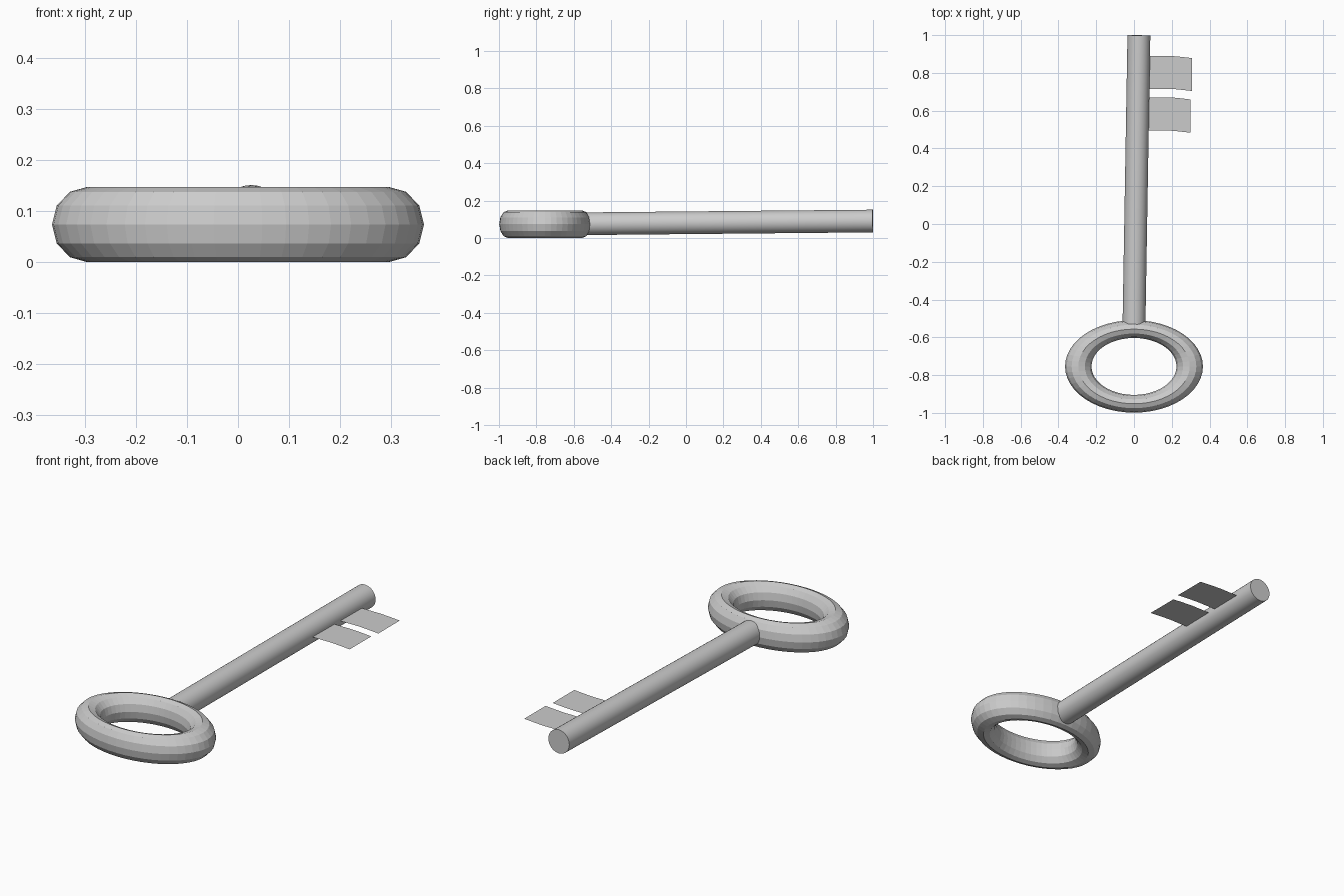
import bpy, bmesh
from mathutils import Vector

if "Cube" in bpy.data.objects:
    bpy.data.objects.remove(bpy.data.objects["Cube"])

# Oval bow ring: a torus squashed along y
bpy.ops.mesh.primitive_torus_add(major_segments=48, minor_segments=12,
                                 major_radius=0.295, minor_radius=0.07,
                                 location=(0, -0.754, 0.074))
ring = bpy.context.object
ring.name = "bow_ring"
ring.scale = (1, 0.67, 0.074 / 0.07)

# Slightly tilted round shaft
start, end = Vector((0, -0.53, 0.0765)), Vector((0.026, 0.999, 0.091))
axis = end - start
bpy.ops.mesh.primitive_cylinder_add(vertices=32, radius=0.0605, depth=axis.length,
                                    location=(start + end) / 2)
shaft = bpy.context.object
shaft.name = "shaft"
shaft.rotation_euler = axis.to_track_quat('Z', 'Y').to_euler()
bpy.ops.object.shade_smooth_by_angle()


# Thin curved bits: a strip whose outer end bends towards the bow
def key_bit(name, y_low, y_high, tip_x):
    bm = bmesh.new()
    steps, x0 = 8, 0.06
    rows = []
    for i in range(steps + 1):
        t = i / steps
        x = x0 + (tip_x - x0) * t
        drop = 0.012 * max(0, (t - 0.5) / 0.5) ** 1.3
        rows.append([bm.verts.new((x, y - drop, 0.087)) for y in (y_low, y_high)])
    for a, b in zip(rows, rows[1:]):
        bm.faces.new((a[0], b[0], b[1], a[1]))
    mesh = bpy.data.meshes.new(name)
    bm.to_mesh(mesh)
    bm.free()
    bpy.context.collection.objects.link(bpy.data.objects.new(name, mesh))


key_bit("outer_bit", 0.716, 0.89, 0.308)
key_bit("inner_bit", 0.495, 0.671, 0.299)
